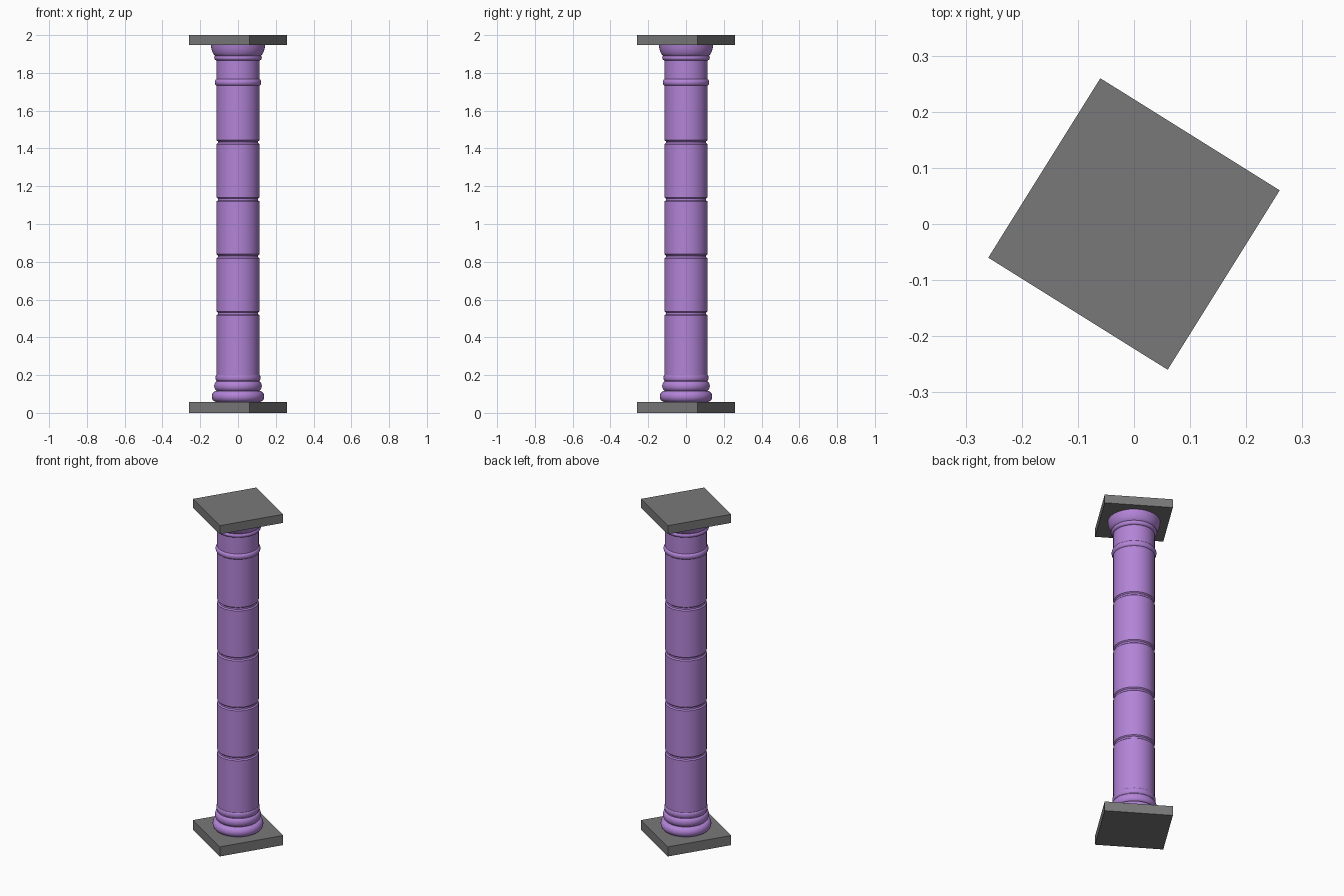
import bpy, bmesh, math
from mathutils import Matrix

cube = bpy.data.objects.get("Cube")
if cube:
    bpy.data.objects.remove(cube, do_unlink=True)


def material(name, rgb):
    m = bpy.data.materials.new(name)
    m.use_nodes = True
    m.diffuse_color = (*rgb, 1)
    m.node_tree.nodes["Principled BSDF"].inputs["Base Color"].default_value = (*rgb, 1)
    return m


purple = material("purple stone", (0.45, 0.23, 0.68))
grey = material("grey slab", (0.19, 0.19, 0.19))
SEGMENTS = 64
RADIUS = 0.114


def finish(name, bm, mat):
    bmesh.ops.recalc_face_normals(bm, faces=bm.faces)
    mesh = bpy.data.meshes.new(name)
    bm.to_mesh(mesh)
    bm.free()
    mesh.materials.append(mat)
    obj = bpy.data.objects.new(name, mesh)
    bpy.context.collection.objects.link(obj)
    return obj


def lathe(name, profile):
    """Turn (radius, height) points about z, closed at both ends."""
    bm = bmesh.new()
    rings = []
    for r, z in profile:
        rings.append([bm.verts.new((r * math.cos(a), r * math.sin(a), z))
                      for a in (math.tau * i / SEGMENTS for i in range(SEGMENTS))])
    for low, high in zip(rings, rings[1:]):
        for i in range(SEGMENTS):
            j = (i + 1) % SEGMENTS
            bm.faces.new((low[i], low[j], high[j], high[i]))
    bm.faces.new(rings[0])
    bm.faces.new(rings[-1])
    obj = finish(name, bm, purple)
    bpy.ops.object.select_all(action="DESELECT")
    obj.select_set(True)
    bpy.context.view_layer.objects.active = obj
    bpy.ops.object.shade_smooth_by_angle(angle=math.radians(35))


def bead(radius, bulge, bottom, top, steps=10):
    """Half-round moulding profile."""
    mid, half = (bottom + top) / 2, (top - bottom) / 2
    angles = [math.pi * (i / steps - 0.5) for i in range(steps + 1)]
    return [(radius + bulge * math.cos(a), mid + half * math.sin(a)) for a in angles]


def slab(name, bottom, top):
    bm = bmesh.new()
    bmesh.ops.create_cube(bm, size=1)
    size = Matrix.Diagonal((0.377, 0.377, top - bottom, 1))
    turn = Matrix.Rotation(math.radians(-32), 4, "Z")
    bm.transform(Matrix.Translation((0, 0, (bottom + top) / 2)) @ turn @ size)
    finish(name, bm, grey)


# Square slabs at foot and head
slab("bottom_slab", 0, 0.058)
slab("top_slab", 1.948, 2)

# Shaft with narrow rounded grooves between the drums
shaft = [(RADIUS, 0.058)]
for z in (0.527, 0.829, 1.13, 1.433):
    shaft += [(RADIUS, z - 0.011), (RADIUS - 0.003, z - 0.008), (RADIUS - 0.007, z - 0.005),
              (RADIUS - 0.007, z + 0.005), (RADIUS - 0.003, z + 0.008), (RADIUS, z + 0.011)]
shaft.append((RADIUS, 1.948))
lathe("shaft", shaft)

# Stacked base mouldings
lathe("base_lower_ring", bead(0.114, 0.025, 0.058, 0.116))
lathe("base_middle_ring", bead(0.108, 0.018, 0.116, 0.168))
lathe("base_upper_ring", bead(0.110, 0.009, 0.168, 0.204))

# Neck ring and flared capital
lathe("neck_ring", bead(0.109, 0.014, 1.732, 1.768))
lathe("capital_ring", bead(0.112, 0.014, 1.866, 1.894))
lathe("capital_flare", [(0.120, 1.890), (0.127, 1.896), (0.133, 1.906), (0.138, 1.918),
                        (0.142, 1.932), (0.144, 1.948)])
